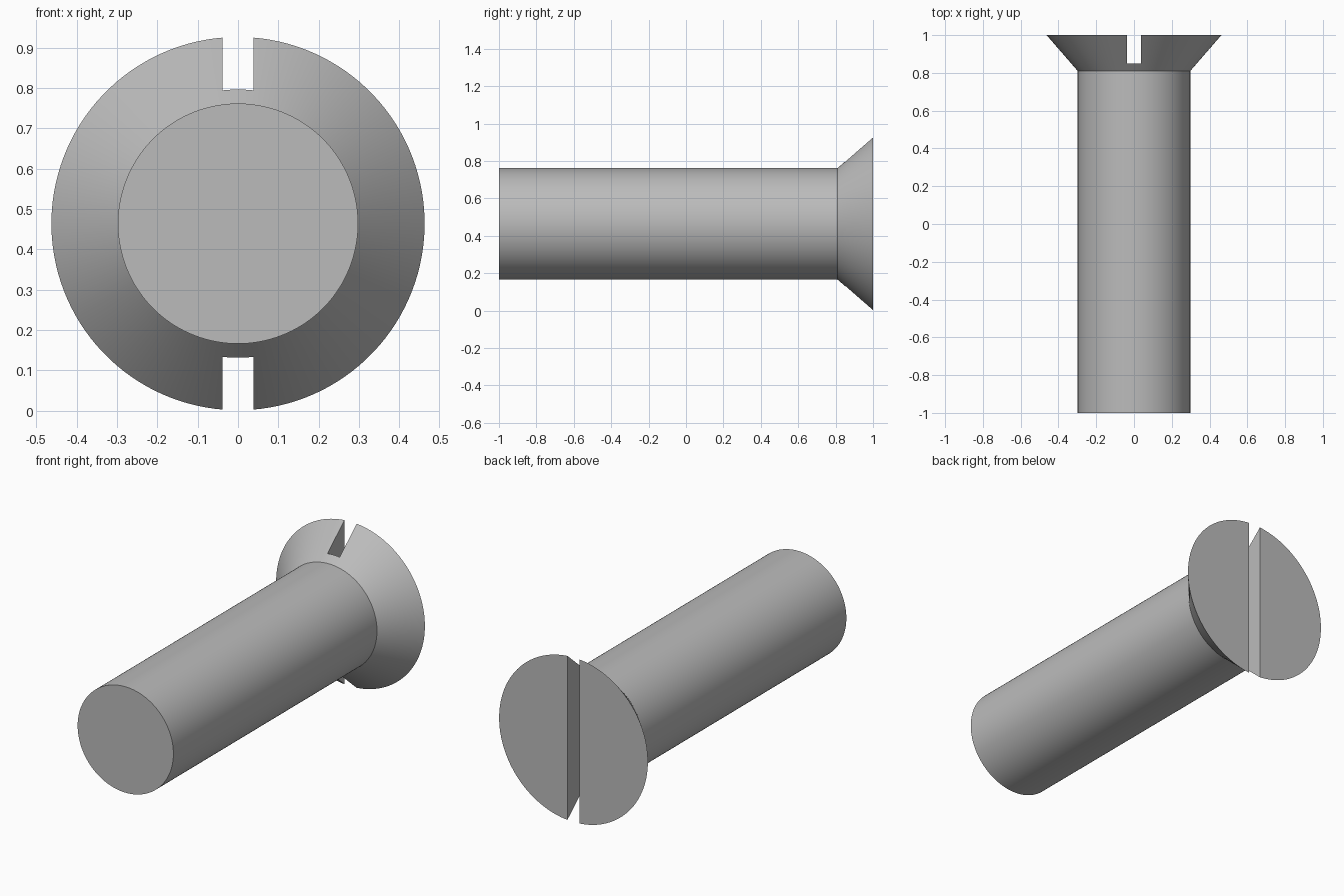
import bpy, bmesh, math
from mathutils import Matrix

cube = bpy.data.objects.get("Cube")
if cube:
    bpy.data.objects.remove(cube, do_unlink=True)

SEGMENTS = 128
AXIS_Z = 0.464
SHAFT_R, HEAD_R = 0.298, 0.463
TIP_Y, NECK_Y, HEAD_Y = -1.0, 0.81, 1.0
SLOT_HALF, SLOT_Y = 0.038, 0.85

steel = bpy.data.materials.new("plain grey steel")
steel.use_nodes = True
grey = (0.5, 0.5, 0.5, 1.0)
steel.diffuse_color = grey
steel.node_tree.nodes["Principled BSDF"].inputs["Base Color"].default_value = grey


def add_object(name, bm):
    bmesh.ops.recalc_face_normals(bm, faces=bm.faces)
    mesh = bpy.data.meshes.new(name)
    bm.to_mesh(mesh)
    bm.free()
    mesh.materials.append(steel)
    obj = bpy.data.objects.new(name, mesh)
    bpy.context.collection.objects.link(obj)
    return obj


# Screw body: rings along the y axis, bridged and capped
bm = bmesh.new()
rings = []
for radius, y in [(SHAFT_R, TIP_Y), (SHAFT_R, NECK_Y), (HEAD_R, HEAD_Y)]:
    angles = [2 * math.pi * (i + 0.5) / SEGMENTS for i in range(SEGMENTS)]
    rings.append([bm.verts.new((radius * math.cos(a), y, AXIS_Z + radius * math.sin(a)))
                  for a in angles])
for lower, upper in zip(rings, rings[1:]):
    for i in range(SEGMENTS):
        j = (i + 1) % SEGMENTS
        bm.faces.new((lower[i], lower[j], upper[j], upper[i]))
bm.faces.new(rings[0])
bm.faces.new(rings[-1])
screw = add_object("countersunk_screw", bm)

# Slot cutter: vertical bar across the head
bm = bmesh.new()
depth = 0.4
bmesh.ops.create_cube(bm, size=1.0, matrix=Matrix.Translation((0, SLOT_Y + depth / 2, AXIS_Z))
                      @ Matrix.Diagonal((2 * SLOT_HALF, depth, 2, 1)))
cutter = add_object("slot_cutter", bm)
cutter.hide_render = True

# Cut the slot, then remove the helper
slot = screw.modifiers.new("slot", "BOOLEAN")
slot.operation = "DIFFERENCE"
slot.solver = "EXACT"
slot.object = cutter
bpy.ops.object.select_all(action="DESELECT")
screw.select_set(True)
bpy.context.view_layer.objects.active = screw
bpy.ops.object.modifier_apply(modifier=slot.name)
bpy.data.objects.remove(cutter, do_unlink=True)

# Round sides smooth, rims and slot sharp
bpy.ops.object.shade_smooth_by_angle(angle=math.radians(30))
